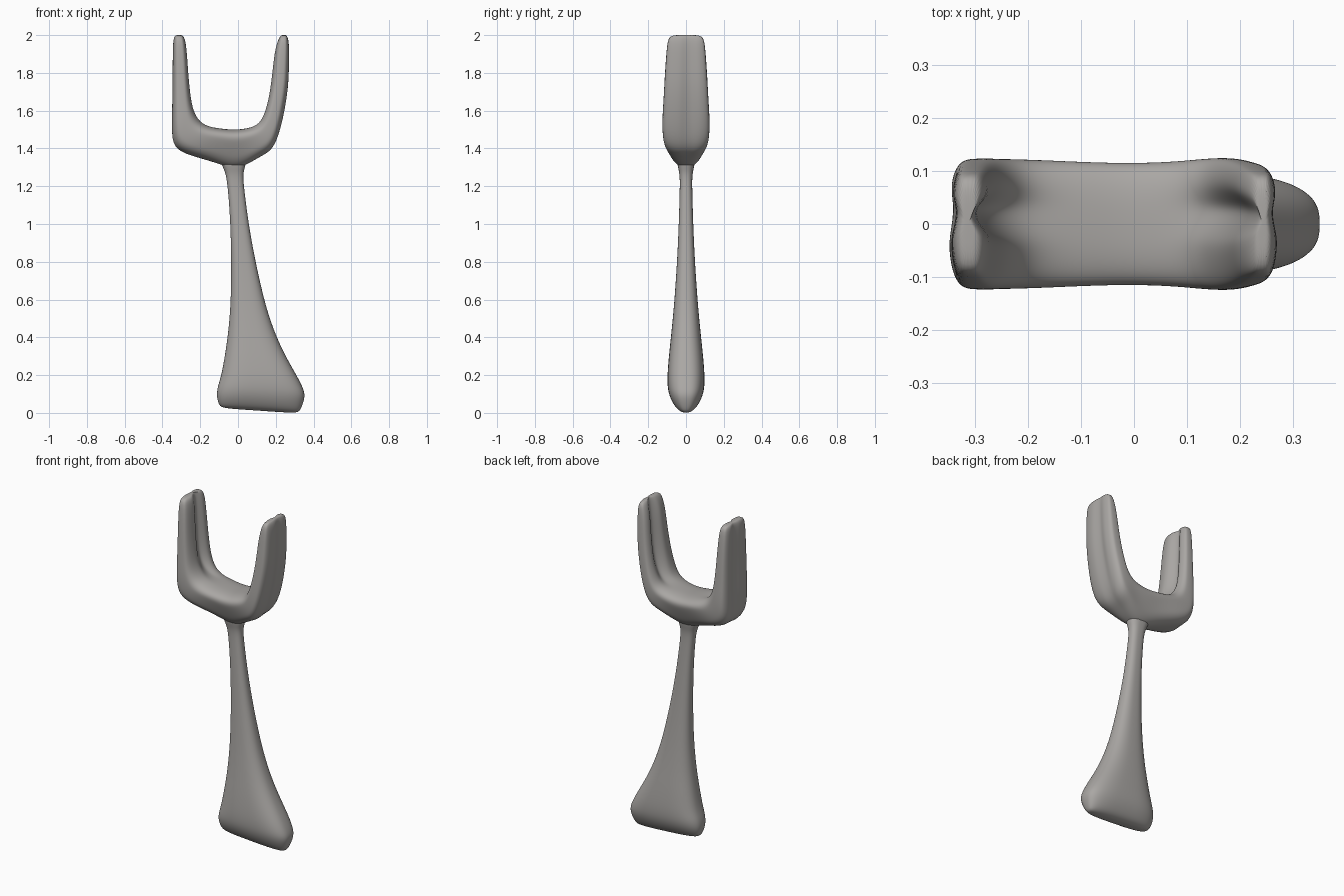
import bpy
import bmesh
import math

N = 40
grey = bpy.data.materials.new("dull_grey")
grey.diffuse_color = (0.40, 0.385, 0.37, 1)


def spow(v, e):
    return math.copysign(abs(v) ** e, v)


def loft(name, rings):
    """Skin a list of equal-length point rings into a smooth closed solid."""
    bm = bmesh.new()
    rows = [[bm.verts.new(p) for p in ring] for ring in rings]
    for a, b in zip(rows, rows[1:]):
        for i in range(N):
            j = (i + 1) % N
            bm.faces.new((a[i], a[j], b[j], b[i]))
    # end caps fan to a centre point
    for row in (rows[0], rows[-1]):
        cx, cy, cz = (sum(v.co[k] for v in row) / N for k in range(3))
        c = bm.verts.new((cx, cy, cz))
        for i in range(N):
            bm.faces.new((row[i], row[(i + 1) % N], c))
    bmesh.ops.recalc_face_normals(bm, faces=bm.faces)
    mesh = bpy.data.meshes.new(name)
    bm.to_mesh(mesh)
    bm.free()
    mesh.materials.append(grey)
    obj = bpy.data.objects.new(name, mesh)
    bpy.context.collection.objects.link(obj)
    for p in mesh.polygons:
        p.use_smooth = True
    sub = obj.modifiers.new("smooth", 'SUBSURF')
    sub.levels = sub.render_levels = 2
    return obj


# Handle: height, left edge, right edge, half depth
handle = [
    (0.006, -0.08, 0.31, 0.02), (0.02, -0.10, 0.33, 0.05),
    (0.06, -0.112, 0.347, 0.078), (0.10, -0.112, 0.356, 0.092),
    (0.14, -0.105, 0.342, 0.098), (0.20, -0.088, 0.31, 0.099),
    (0.30, -0.07, 0.252, 0.091), (0.40, -0.055, 0.205, 0.08),
    (0.50, -0.045, 0.168, 0.07), (0.60, -0.038, 0.138, 0.061),
    (0.80, -0.035, 0.092, 0.047), (1.00, -0.04, 0.056, 0.038),
    (1.15, -0.05, 0.037, 0.034), (1.24, -0.06, 0.027, 0.032),
    (1.28, -0.07, 0.03, 0.037), (1.31, -0.085, 0.04, 0.045),
    (1.37, -0.10, 0.05, 0.05)]
rings = []
for z, xl, xr, hy in handle:
    ring = []
    foot = max(0, 1 - z / 0.4)          # boxier section towards the foot
    for i in range(N):
        t = 2 * math.pi * i / N
        x = (xl + xr) / 2 + (xr - xl) / 2 * spow(math.cos(t), 0.75 - 0.15 * foot)
        tilt = max(0, 1 - z / 0.2) * (0.27 - x) * 0.07   # sloping foot
        ring.append((x, hy * spow(math.sin(t), 0.85 - 0.15 * foot),
                     z + tilt - 0.005 * (z < 0.03)))
    rings.append(ring)
loft("handle", rings)

# Forked head: inner x,z / outer x,z / half depth at inner edge / at outer edge
head = [
    (-0.29, 2.0, -0.335, 2.0, 0.085, 0.085),
    (-0.272, 1.965, -0.347, 1.97, 0.10, 0.10),
    (-0.262, 1.8, -0.347, 1.8, 0.112, 0.112),
    (-0.25, 1.68, -0.35, 1.63, 0.118, 0.12),
    (-0.235, 1.60, -0.352, 1.50, 0.124, 0.127),
    (-0.20, 1.54, -0.347, 1.40, 0.128, 0.118),
    (-0.15, 1.515, -0.25, 1.36, 0.132, 0.105),
    (-0.09, 1.505, -0.13, 1.33, 0.138, 0.075),
    (-0.02, 1.498, -0.025, 1.288, 0.142, 0.05),
    (0.045, 1.505, 0.05, 1.315, 0.138, 0.07),
    (0.09, 1.52, 0.115, 1.355, 0.132, 0.10),
    (0.125, 1.55, 0.178, 1.385, 0.13, 0.118),
    (0.15, 1.62, 0.215, 1.46, 0.126, 0.126),
    (0.167, 1.7, 0.245, 1.58, 0.12, 0.12),
    (0.18, 1.8, 0.268, 1.72, 0.112, 0.115),
    (0.19, 1.9, 0.272, 1.85, 0.105, 0.107),
    (0.206, 1.965, 0.272, 1.965, 0.097, 0.10),
    (0.225, 2.0, 0.26, 2.0, 0.085, 0.085)]
rings = []
for xi, zi, xo, zo, wi, wo in head:
    # lengthwise channel fades in on the upright tines
    g = min(1, max(0, (zi - 1.51) / 0.15))
    ring = []
    for i in range(N):
        t = 2 * math.pi * i / N
        u, v = spow(math.cos(t), 0.55), spow(math.sin(t), 0.8)
        notch = g * math.exp(-((v - 0.18) / 0.28) ** 2)
        u -= notch * (0.85 if u > 0 else -0.28) * abs(u)
        f = (1 + u) / 2
        ring.append((xo + (xi - xo) * f, v * (wo + (wi - wo) * f),
                     zo + (zi - zo) * f))
    rings.append(ring)
loft("forked_head", rings)
